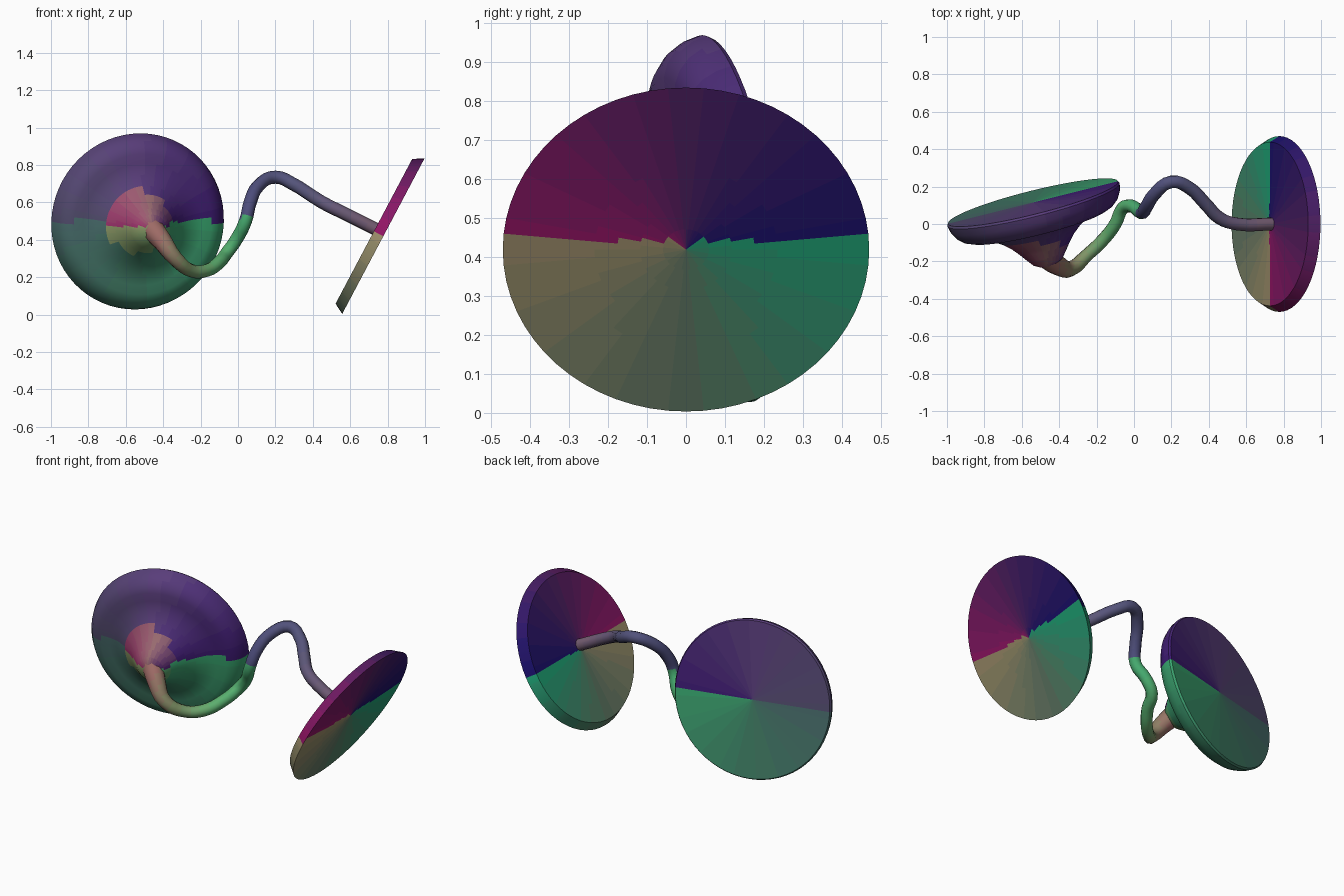
import bpy, bmesh, math
from mathutils import Vector

cube = bpy.data.objects.get("Cube")
if cube:
    bpy.data.objects.remove(cube, do_unlink=True)

SEGMENTS = 64
STEPS = 12


def linear(c):
    return c / 12.92 if c <= 0.04 else ((c + 0.055) / 1.055) ** 2.4


def mix(stops, t):
    """Colour at t (0..1) along evenly spaced stops, in small steps."""
    t = round(min(max(t, 0), 1) * STEPS) / STEPS * (len(stops) - 1)
    i = min(int(t), len(stops) - 2)
    return tuple(round(a + (b - a) * (t - i), 2) for a, b in zip(stops[i], stops[i + 1]))


def material(colour):
    name = "tint_" + "_".join(str(round(c * 100)) for c in colour)
    mat = bpy.data.materials.get(name)
    if not mat:
        mat = bpy.data.materials.new(name)
        mat.use_nodes = True
        rgba = [linear(c) for c in colour] + [1]
        mat.diffuse_color = rgba
        bsdf = mat.node_tree.nodes["Principled BSDF"]
        bsdf.inputs["Base Color"].default_value = rgba
        bsdf.inputs["Roughness"].default_value = 0.7
    return mat


def finish(obj, colour_at, angle):
    """Tint each face by its place, then shade smooth."""
    slots = {}
    obj.data.materials.clear()
    for face in obj.data.polygons:
        mat = material(colour_at(face.center))
        if mat.name not in slots:
            slots[mat.name] = len(slots)
            obj.data.materials.append(mat)
        face.material_index = slots[mat.name]
    bpy.ops.object.select_all(action='DESELECT')
    obj.select_set(True)
    bpy.context.view_layer.objects.active = obj
    bpy.ops.object.shade_smooth_by_angle(angle=math.radians(angle))


def lathe(name, profile, centre, axis, colour_at):
    """Revolve (radius, height) points about an axis through centre."""
    turn = Vector(axis).to_track_quat('Z', 'Y')
    bm = bmesh.new()
    rings = []
    for r, h in profile:
        ring = []
        for k in range(SEGMENTS):
            a = math.tau * k / SEGMENTS
            ring.append(bm.verts.new(turn @ Vector((r * math.cos(a), r * math.sin(a), h)) + Vector(centre)))
        rings.append(ring)
    for low, high in zip(rings, rings[1:]):
        for k in range(SEGMENTS):
            n = (k + 1) % SEGMENTS
            bm.faces.new((low[k], low[n], high[n], high[k]))
    bmesh.ops.remove_doubles(bm, verts=bm.verts, dist=1e-5)
    bmesh.ops.recalc_face_normals(bm, faces=bm.faces)
    mesh = bpy.data.meshes.new(name)
    bm.to_mesh(mesh)
    bm.free()
    obj = bpy.data.objects.new(name, mesh)
    bpy.context.collection.objects.link(obj)
    finish(obj, colour_at, 35)


def flat(radius, height, count=8):
    """Profile points of a flat face, from the centre outward."""
    return [(radius * i / count, height) for i in range(count + 1)]


def around(across, up, upper, lower):
    """Colour by angle, with a hard change between the two halves."""
    t = math.atan2(up, across) / math.pi
    return mix(upper, t) if t >= 0 else mix(lower, t + 1)


# Flat disc on the left, leaning outward at the top
PLATE = (0.777, 0, 0.419)
PLATE_UP = [(0.1, 0.06, 0.42), (0.3, 0.12, 0.38), (0.58, 0.08, 0.4)]
PLATE_LOW = [(0.62, 0.56, 0.42), (0.37, 0.47, 0.39), (0.12, 0.64, 0.46)]
lathe("flat_disc",
      flat(0.47, 0) + flat(0.438, 0.057)[::-1],
      PLATE, (-0.884, 0, 0.468),
      lambda p: around(p.y, p.z - 0.44, PLATE_UP, PLATE_LOW))

# Trumpet-shaped disc on the right
BELL = Vector((-0.54, 0.115, 0.5))
BELL_UP = [(0.24, 0.1, 0.45), (0.35, 0.24, 0.48), (0.32, 0.3, 0.43)]
BELL_LOW = [(0.28, 0.42, 0.42), (0.25, 0.5, 0.4), (0.22, 0.66, 0.44)]
THROAT_UP = [(0.3, 0.12, 0.42), (0.6, 0.42, 0.44), (0.62, 0.2, 0.43)]
THROAT_LOW = [(0.55, 0.6, 0.4), (0.45, 0.62, 0.4), (0.32, 0.64, 0.42)]


def bell_colour(p):
    d = p - BELL
    if d.y < -0.22 and math.hypot(d.x, d.z) < 0.18:
        return around(d.x - 0.07, d.z + 0.03, THROAT_UP, THROAT_LOW)
    return around(d.x, d.z, BELL_UP, BELL_LOW)


lathe("trumpet_disc",
      flat(0.468, 0) + [(0.475, 0.012), (0.466, 0.05), (0.445, 0.087), (0.415, 0.113), (0.38, 0.127),
                        (0.33, 0.129), (0.27, 0.143), (0.215, 0.178), (0.172, 0.215), (0.138, 0.255),
                        (0.108, 0.295), (0.08, 0.33), (0.04, 0.352), (0, 0.357)],
      BELL, (0.24, -0.96, -0.135), bell_colour)

# Bent tube joining the discs
path = [(-0.47, -0.17, 0.47), (-0.41, -0.22, 0.4), (-0.34, -0.24, 0.305), (-0.25, -0.165, 0.235),
        (-0.17, -0.09, 0.235), (-0.1, 0, 0.28), (-0.06, 0.085, 0.33), (-0.01, 0.095, 0.4),
        (0.04, 0.06, 0.5), (0.065, 0.09, 0.6), (0.11, 0.16, 0.69), (0.2, 0.225, 0.735),
        (0.3, 0.19, 0.695), (0.38, 0.11, 0.645), (0.46, 0.03, 0.595), (0.55, 0, 0.55),
        (0.74, 0, 0.455)]
curve = bpy.data.curves.new("bent_tube", 'CURVE')
curve.dimensions = '3D'
curve.bevel_depth = 0.035
curve.bevel_resolution = 3
curve.resolution_u = 4
curve.use_fill_caps = True
spline = curve.splines.new('BEZIER')
spline.bezier_points.add(len(path) - 1)
for i, (point, co) in enumerate(zip(spline.bezier_points, path)):
    point.co = co
    point.handle_left_type = point.handle_right_type = 'AUTO'
    point.radius = max(1, 1.9 - 0.35 * i)
tube = bpy.data.objects.new("bent_tube", curve)
bpy.context.collection.objects.link(tube)
bpy.ops.object.select_all(action='DESELECT')
tube.select_set(True)
bpy.context.view_layer.objects.active = tube
bpy.ops.object.convert(target='MESH')

TUBE_LOW = [(0.62, 0.42, 0.4), (0.5, 0.58, 0.4), (0.36, 0.68, 0.43), (0.27, 0.66, 0.43)]
TUBE_HIGH = [(0.29, 0.3, 0.48), (0.34, 0.33, 0.48), (0.45, 0.36, 0.44)]


def tube_colour(p):
    if p.x > 0.3 or (p.x > 0 and p.z > 0.52):
        return mix(TUBE_HIGH, p.x / 0.7)
    return mix(TUBE_LOW, (p.x + 0.42) / 0.45)


finish(bpy.context.view_layer.objects.active, tube_colour, 60)
